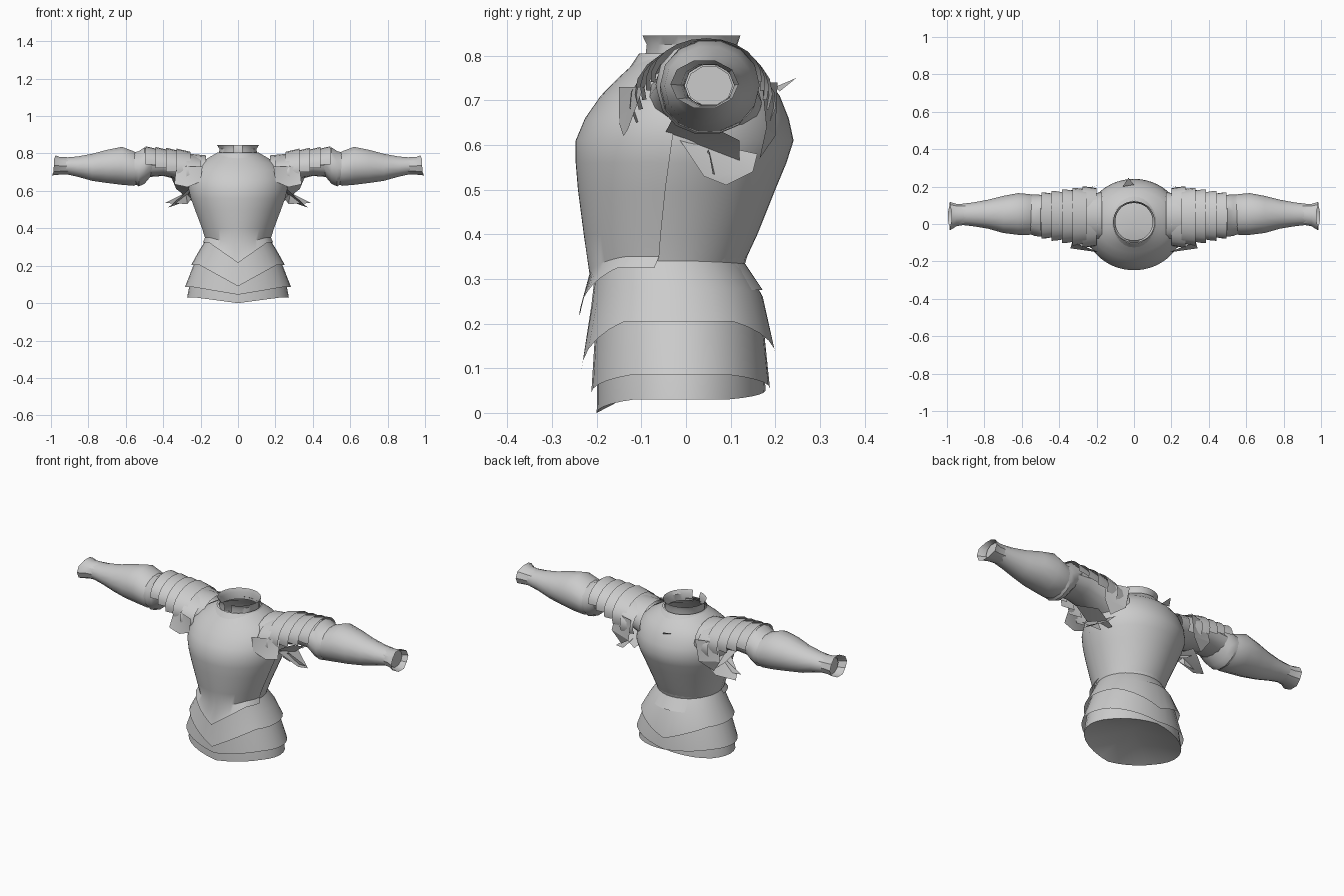
import bpy, bmesh, math
from mathutils import Vector

cube = bpy.data.objects.get("Cube")
if cube:
    bpy.data.objects.remove(cube, do_unlink=True)

steel = bpy.data.materials.new("plain_grey_steel")
steel.use_nodes = True
grey = (0.6, 0.6, 0.6, 1)
steel.diffuse_color = grey
steel.node_tree.nodes["Principled BSDF"].inputs["Base Color"].default_value = grey


def finish(name, bm, angle=35):
    mesh = bpy.data.meshes.new(name)
    bm.to_mesh(mesh)
    bm.free()
    mesh.materials.append(steel)
    obj = bpy.data.objects.new(name, mesh)
    bpy.context.collection.objects.link(obj)
    bpy.ops.object.select_all(action="DESELECT")
    obj.select_set(True)
    bpy.context.view_layer.objects.active = obj
    bpy.ops.object.shade_smooth_by_angle(angle=math.radians(angle))
    return obj


def shell(name, rings, axis="z", arc=(0, 360), segs=32, side=1, grow=0, cap=None):
    """Loft of oval rings: (position, u_min, u_max, v_min, v_max, low_dip, high_dip)."""
    bm = bmesh.new()
    full = arc[1] - arc[0] >= 360
    count = segs if full else segs + 1
    rows = []
    for t, u0, u1, v0, v1, *dips in rings:
        low, high = dips or (0, 0)
        row = []
        for i in range(count):
            a = math.radians(arc[0] + (arc[1] - arc[0]) * i / segs)
            c, s = math.cos(a), math.sin(a)
            u = (u0 + u1) / 2 + ((u1 - u0) / 2 + grow) * c
            v = (v0 + v1) / 2 + ((v1 - v0) / 2 + grow) * s
            w = t - max(0, 1 - 1.2 * abs(c)) * (low if s < 0 else high)
            row.append(bm.verts.new((u, v, w) if axis == "z" else (side * w, u, v)))
        rows.append(row)
    for a, b in zip(rows, rows[1:]):
        for i in range(segs):
            j = (i + 1) % count
            bm.faces.new((a[i], a[j], b[j], b[i]))
    if cap is not None:
        index, depth = cap
        row = rows[index]
        middle = sum((v.co for v in row), Vector()) / count
        middle += Vector((0, 0, depth)) if axis == "z" else Vector((side * depth, 0, 0))
        tip = bm.verts.new(middle)
        for i in range(count if full else segs):
            j = (i + 1) % count
            bm.faces.new((row[j], row[i], tip) if index == 0 else (row[i], row[j], tip))
    if side < 0:
        bmesh.ops.reverse_faces(bm, faces=bm.faces[:])
    return finish(name, bm)


def plate(name, points, side=1):
    bm = bmesh.new()
    verts = [bm.verts.new((x * side, y, z)) for x, y, z in points]
    bm.faces.new(verts if side > 0 else verts[::-1])
    bmesh.ops.triangulate(bm, faces=bm.faces[:])
    return finish(name, bm, 20)


def torso(z, w, front, back, *dips):
    return (z, -w, w, front, back, *dips)


# Torso: inner shell with overlapping breast and back plates
chest = [torso(.40, .19, -.225, .16), torso(.50, .228, -.238, .2),
         torso(.56, .25, -.243, .225), torso(.61, .262, -.243, .241),
         torso(.66, .258, -.222, .23), torso(.71, .24, -.187, .21),
         torso(.75, .2, -.148, .18), torso(.78, .15, -.115, .145),
         torso(.80, .115, -.095, .12)]
shell("inner_shell", [torso(.30, .17, -.2, .13)] + chest, grow=-.008)
shell("backplate", [torso(.34, .172, -.205, .132)] + chest, arc=(-20, 200))
shell("breastplate", [torso(.325, .185, -.235, .14, .11, 0),
                      torso(.35, .174, -.212, .135, .04, 0)] + chest,
      arc=(187, 353), grow=.004)

# Waist flange and hanging skirt tiers
shell("back_waist_flange", [torso(.275, .19, -.2, .172, 0, 0),
                            torso(.345, .168, -.2, .125)], arc=(0, 180))
shell("upper_skirt", [torso(.205, .25, -.235, .202, .115, .08),
                      torso(.28, .208, -.212, .172, .04, .02),
                      torso(.345, .168, -.2, .125)])
shell("lower_skirt", [torso(.085, .284, -.212, .188, .04, .03),
                      torso(.21, .235, -.203, .172, .02, 0),
                      torso(.3, .19, -.195, .145)])
shell("base_skirt", [torso(.03, .272, -.2, .178, .03, -.02),
                     torso(.12, .255, -.198, .175),
                     torso(.22, .22, -.19, .165)], cap=(0, .07))

# Neck guard and split collar
shell("gorget", [torso(.745, .165, -.15, .175, .01, 0), torso(.775, .135, -.12, .145),
                 torso(.805, .107, -.1, .12)], grow=.005)
shell("collar", [torso(.785, .102, -.095, .115), torso(.825, .1, -.09, .115),
                 torso(.845, .112, -.1, .122)], arc=(-78, 258))
plate("back_collar_point", [(-.06, .2, .73), (.0, .21, .72), (-.03, .247, .75)])

for side, label in ((1, "left"), (-1, "right")):
    # Sleeve under the plates
    shell(label + "_upper_sleeve",
          [(.17, -.09, .17, .60, .79), (.28, -.07, .155, .65, .80),
           (.40, -.06, .15, .68, .80), (.53, -.05, .15, .67, .79)],
          "x", segs=16, side=side)
    # Overlapping shoulder lames, each flared on its outer edge
    for i in range(5):
        x = .2 + .055 * i
        near, far, base = -.125 + .012 * i, .2 - .008 * i, .6 + .018 * i
        top = .795 + .022 * min(i, 1) + .004 * i
        shell(f"{label}_shoulder_lame_{i + 1}",
              [(x, near + .008, far - .008, base, top - .012),
               (x + .05, near, far, base - .008, top),
               (x + .075, near - .002, far + .002, base - .012, top + .006)],
              "x", arc=(-25 + 5 * i, 205 - 5 * i), segs=12, side=side)
    # Elbow guard
    shell(label + "_elbow_guard",
          [(.46, -.065, .15, .685, .815), (.5, -.068, .156, .635, .835),
           (.53, -.064, .158, .622, .815), (.57, -.05, .155, .645, .805)],
          "x", segs=14, side=side)
    # Forearm plate with a slanted cuff
    shell(label + "_forearm",
          [(.51, -.045, .15, .64, .79), (.56, -.058, .16, .625, .815),
           (.62, -.058, .165, .63, .838), (.7, -.048, .15, .64, .822),
           (.78, -.025, .13, .652, .80), (.86, -.012, .115, .675, .785),
           (.92, -.005, .108, .688, .78)], "x", segs=14, side=side)
    shell(label + "_cuff",
          [(.90, -.003, .108, .685, .782), (.95, -.012, .108, .685, .783),
           (.985, -.035, .118, .68, .792, -.015, .015)], "x", segs=10, side=side)
    shell(label + "_wrist", [(.9, .0, .1, .69, .775), (.955, .0, .105, .687, .778)],
          "x", segs=10, side=side, cap=(1, 0))
    # Loose plates hanging in front of, behind and below the armpit
    plate(label + "_front_armpit_flap",
          [(.19, -.15, .73), (.2, -.15, .65), (.27, -.14, .62), (.34, -.13, .635),
           (.33, -.095, .73)], side)
    plate(label + "_back_armpit_flap",
          [(.2, .205, .74), (.32, .17, .74), (.34, .18, .64), (.29, .165, .57),
           (.22, .2, .62)], side)
    plate(label + "_underarm_flap",
          [(.25, -.02, .62), (.25, .16, .58), (.29, .15, .54), (.375, .09, .51),
           (.35, .04, .53)], side)
    plate(label + "_underarm_spike",
          [(.25, .04, .56), (.28, .05, .59), (.39, .06, .535), (.27, .07, .53)], side)
    plate(label + "_armpit_gusset",
          [(.2, -.06, .6), (.24, .12, .54), (.33, .12, .61), (.36, -.02, .68)], side)
